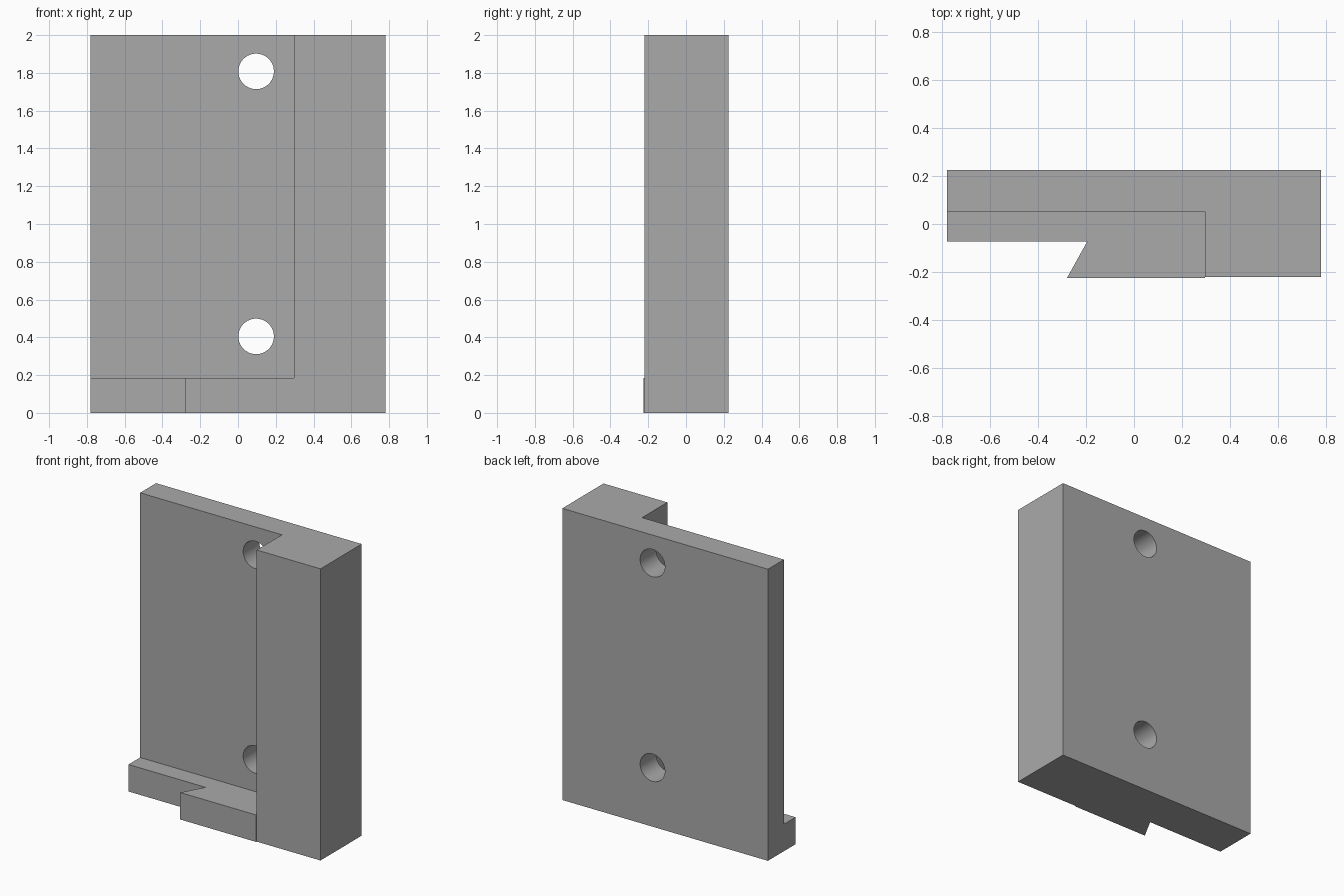
import bpy
import bmesh
from mathutils import Matrix, Vector

cube = bpy.data.objects.get("Cube")
if cube:
    bpy.data.objects.remove(cube, do_unlink=True)

grey = bpy.data.materials.new("plain grey")
grey.use_nodes = True
colour = (0.4, 0.4, 0.4, 1)
grey.diffuse_color = colour
grey.node_tree.nodes["Principled BSDF"].inputs["Base Color"].default_value = colour

HEIGHT, LEDGE = 2.0, 0.185
LEFT, RIGHT, POST = -0.78, 0.78, 0.296
BACK, WALL = 0.226, 0.053


def add_object(name, bm):
    bmesh.ops.recalc_face_normals(bm, faces=bm.faces)
    mesh = bpy.data.meshes.new(name)
    bm.to_mesh(mesh)
    bm.free()
    mesh.materials.append(grey)
    obj = bpy.data.objects.new(name, mesh)
    bpy.context.collection.objects.link(obj)
    return obj


def prism(name, outline, height):
    """Extrude a plan outline up from the floor."""
    bm = bmesh.new()
    face = bm.faces.new([bm.verts.new((x, y, 0)) for x, y in outline])
    top = bmesh.ops.extrude_face_region(bm, geom=[face])["geom"]
    verts = [v for v in top if isinstance(v, bmesh.types.BMVert)]
    bmesh.ops.translate(bm, verts=verts, vec=Vector((0, 0, height)))
    return add_object(name, bm)


def combine(target, tool, operation):
    """Apply a boolean and discard the helper."""
    tool.hide_render = True
    mod = target.modifiers.new(operation.lower(), "BOOLEAN")
    mod.operation, mod.object, mod.solver = operation, tool, "EXACT"
    bpy.context.view_layer.objects.active = target
    bpy.ops.object.modifier_apply(modifier=mod.name)
    bpy.data.objects.remove(tool, do_unlink=True)


# Back plate with the thick post along one side
bracket = prism("bracket_plate", [
    (LEFT, BACK), (LEFT, WALL), (POST, WALL),
    (POST, -0.22), (RIGHT, -0.22), (RIGHT, BACK)], HEIGHT)

# Foot ledge with the undercut dovetail edge
ledge = prism("foot_ledge", [
    (LEFT, WALL), (LEFT, -0.073), (-0.195, -0.073),
    (-0.28, -0.226), (POST, -0.226), (POST, WALL)], LEDGE)
combine(bracket, ledge, "UNION")

# Two round bolt holes through the plate
for z in (0.405, 1.808):
    bm = bmesh.new()
    bmesh.ops.create_cone(
        bm, cap_ends=True, segments=64, radius1=0.094, radius2=0.094, depth=1,
        matrix=Matrix.Translation((0.096, 0, z)) @ Matrix.Rotation(1.570796, 4, "X"))
    combine(bracket, add_object("hole_cutter", bm), "DIFFERENCE")

# Smooth the hole walls, keep the other edges sharp
bpy.ops.object.select_all(action="DESELECT")
bracket.select_set(True)
bpy.context.view_layer.objects.active = bracket
bpy.ops.object.shade_smooth_by_angle(angle=0.52)
